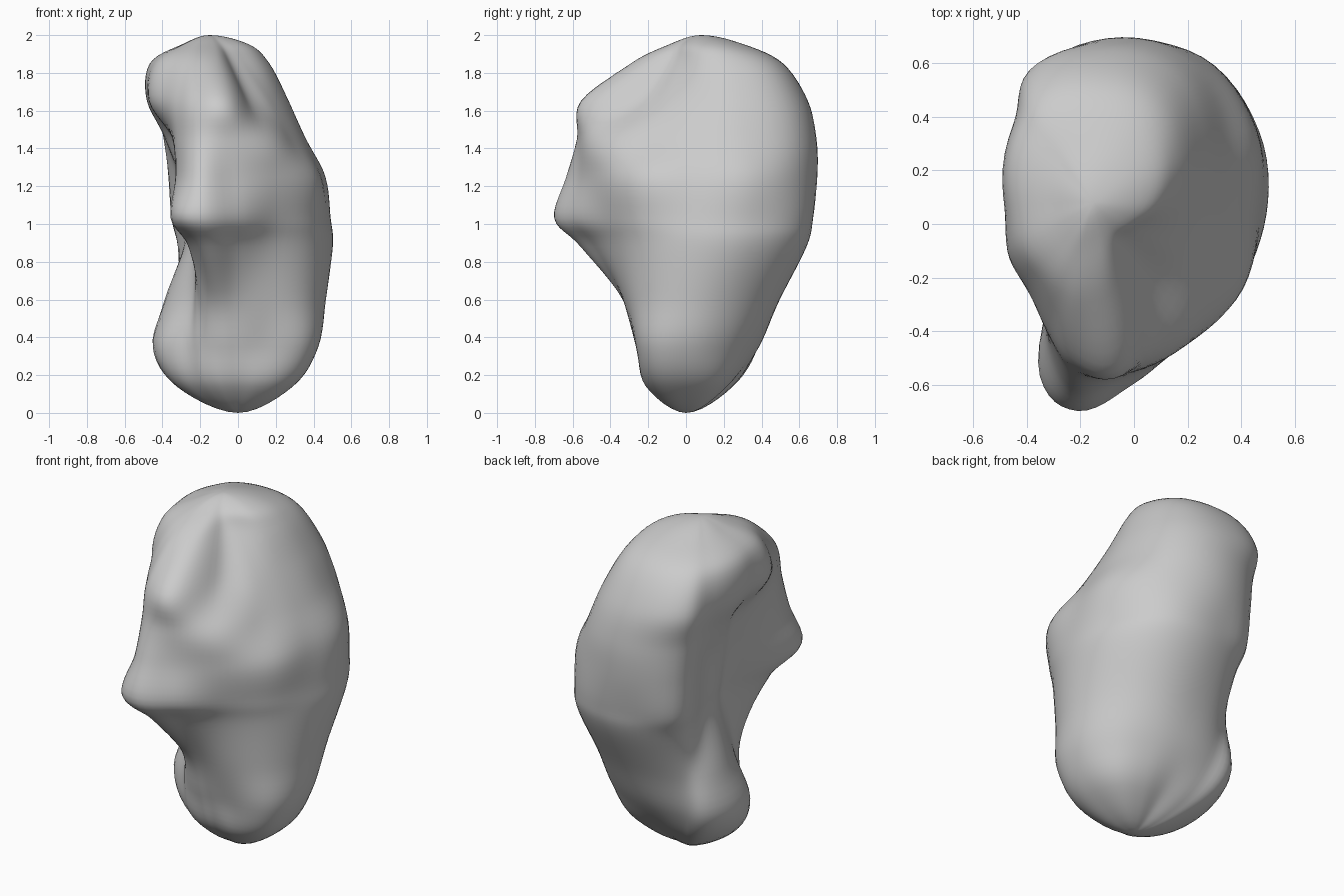
import bpy
import bmesh
import math

cube = bpy.data.objects.get("Cube")
if cube:
    bpy.data.objects.remove(cube, do_unlink=True)

# Directions of the measured radii, closer together around the front spur
ANGLES = [0, 30, 60, 90, 118, 138, 180, 210, 230, 246, 260, 277, 300, 330]

# Horizontal sections: height, then radii in hundredths
SECTIONS = [
    (0.14, (30, 29, 24, 21, 27, 33, 31, 25, 23, 22, 21, 21, 25, 31)),
    (0.35, (45, 42, 38, 37, 41, 49, 40, 29, 28, 28, 28, 28, 32, 45)),
    (0.60, (51, 51, 50, 47, 46, 44, 28, 23, 27, 33, 36, 36, 40, 48)),
    (0.88, (56, 61, 64, 59, 51, 30, 18, 18, 27, 47, 60, 52, 48, 52)),
    (1.03, (56, 62, 67, 62, 56, 29, 18, 19, 32, 67, 75, 64, 54, 55)),
    (1.25, (54, 62, 66, 64, 56, 30, 20, 22, 34, 56, 69, 62, 58, 57)),
    (1.45, (45, 53, 63, 63, 56, 37, 24, 27, 37, 52, 63, 62, 56, 45)),
    (1.65, (36, 45, 56, 58, 57, 44, 35, 39, 42, 49, 58, 61, 36, 33)),
    (1.85, (27, 35, 43, 44, 44, 39, 32, 33, 33, 35, 37, 34, 20, 20)),
    (1.95, (19, 23, 24, 23, 21, 18, 15, 16, 17, 18, 17, 15, 12, 14)),
]
STEPS = 6


def spline(a, b, c, d, t):
    """Smooth curve from b to c."""
    return b + 0.5 * t * (c - a + t * (2 * a - 5 * b + 4 * c - d + t * (3 * (b - c) + d - a)))


def fill_ring(values, turn=0):
    """Fill in a closed ring of values; each lap around it adds turn."""
    n = len(values)

    def at(i):
        return values[i % n] + turn * (i // n)
    return [spline(*(at(i + k) for k in (-1, 0, 1, 2)), s / STEPS)
            for i in range(n) for s in range(STEPS)]


def build_boulder():
    angles = [math.radians(a) for a in fill_ring(ANGLES, 360)]
    n = len(angles)
    rows = [(z, [r / 100 for r in fill_ring(radii)]) for z, radii in SECTIONS]

    # Poles, with mirrored rows beyond them so both ends are domed
    def beyond(row):
        return (row[0], [-r for r in row[1]])
    rows = ([beyond(rows[0]), (0.0, [0.0] * n)] + rows
            + [(2.0, [0.0] * n), beyond(rows[-1])])

    bm = bmesh.new()

    def point(z, r, a):
        # The core leans to the right and back as it rises
        return bm.verts.new((-0.075 * z + r * math.cos(a), 0.04 * z + r * math.sin(a), z))

    rings = []
    for i in range(1, len(rows) - 2):
        quad = rows[i - 1:i + 3]
        for s in range(STEPS):
            if i == 1 and s == 0:
                continue
            t = s / STEPS
            z = spline(*(q[0] for q in quad), t)
            rings.append([point(z, spline(*(q[1][j] for q in quad), t), angles[j])
                          for j in range(n)])

    bottom, top = point(0, 0, 0), point(2, 0, 0)
    for j in range(n):
        k = (j + 1) % n
        bm.faces.new((bottom, rings[0][k], rings[0][j]))
        bm.faces.new((top, rings[-1][j], rings[-1][k]))
        for low, high in zip(rings, rings[1:]):
            bm.faces.new((low[j], low[k], high[k], high[j]))
    bmesh.ops.recalc_face_normals(bm, faces=bm.faces)

    mesh = bpy.data.meshes.new("boulder")
    bm.to_mesh(mesh)
    bm.free()
    obj = bpy.data.objects.new("boulder", mesh)
    bpy.context.collection.objects.link(obj)
    return obj


# Plain grey stone
stone = bpy.data.materials.new("grey_stone")
stone.use_nodes = True
GREY = (0.6, 0.6, 0.6, 1)
stone.diffuse_color = GREY
stone.node_tree.nodes["Principled BSDF"].inputs["Base Color"].default_value = GREY

boulder = build_boulder()
boulder.data.materials.append(stone)
bpy.context.view_layer.objects.active = boulder
boulder.select_set(True)
bpy.ops.object.shade_smooth()
